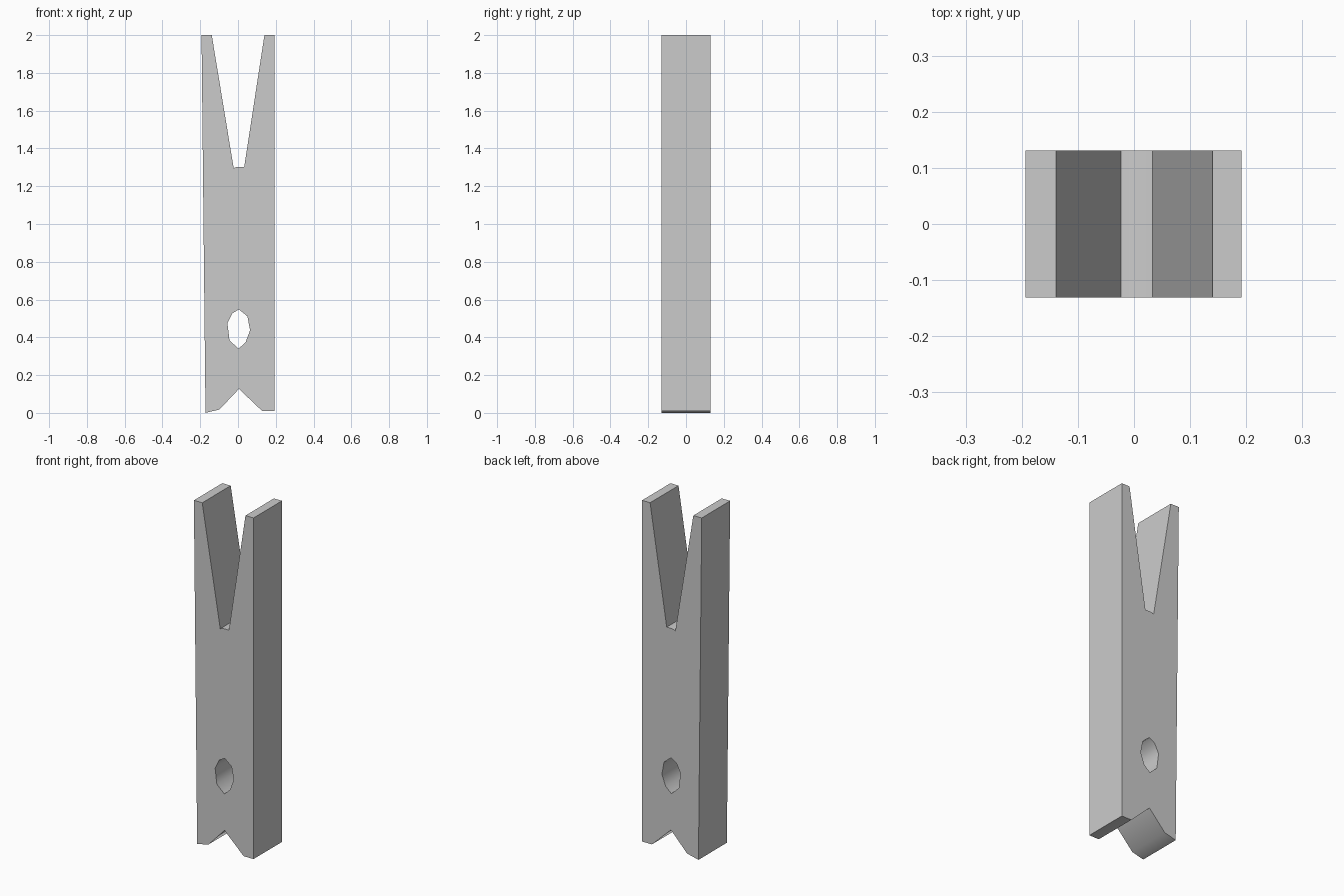
import bpy, bmesh, math

if "Cube" in bpy.data.objects:
    bpy.data.objects.remove(bpy.data.objects["Cube"])

HALF_DEPTH = 0.131

# front silhouette (x, z): forked top, notched foot
outline = [(-0.193, 2.0), (-0.172, 0.0), (-0.098, 0.018), (0.005, 0.127),
           (0.128, 0.01), (0.192, 0.01), (0.192, 2.0), (0.14, 2.0),
           (0.033, 1.303), (-0.005, 1.303), (-0.023, 1.296), (-0.139, 2.0)]

# rough eight-sided peg hole
hole = [(0.005, 0.548), (0.05, 0.511), (0.064, 0.437), (0.04, 0.373),
        (0.003, 0.34), (-0.045, 0.384), (-0.056, 0.474), (-0.03, 0.527)]


def add_loop(bm, points):
    verts = [bm.verts.new((x, -HALF_DEPTH, z)) for x, z in points]
    return [bm.edges.new((v, verts[(i + 1) % len(verts)])) for i, v in enumerate(verts)]


# fill the front face around the hole, then extrude it to the back
bm = bmesh.new()
edges = add_loop(bm, outline) + add_loop(bm, hole)
bmesh.ops.triangle_fill(bm, edges=edges, use_beauty=True, normal=(0, -1, 0))
geom = bmesh.ops.extrude_face_region(bm, geom=bm.faces[:], use_keep_orig=True)["geom"]
back = [g for g in geom if isinstance(g, bmesh.types.BMVert)]
bmesh.ops.translate(bm, verts=back, vec=(0, 2 * HALF_DEPTH, 0))
bmesh.ops.recalc_face_normals(bm, faces=bm.faces[:])

mesh = bpy.data.meshes.new("forked_post")
bm.to_mesh(mesh)
bm.free()
post = bpy.data.objects.new("forked_post", mesh)
bpy.context.collection.objects.link(post)

# soft shading inside the hole and along the notch, crisp elsewhere
bpy.context.view_layer.objects.active = post
post.select_set(True)
bpy.ops.object.shade_smooth_by_angle(angle=math.radians(60))
